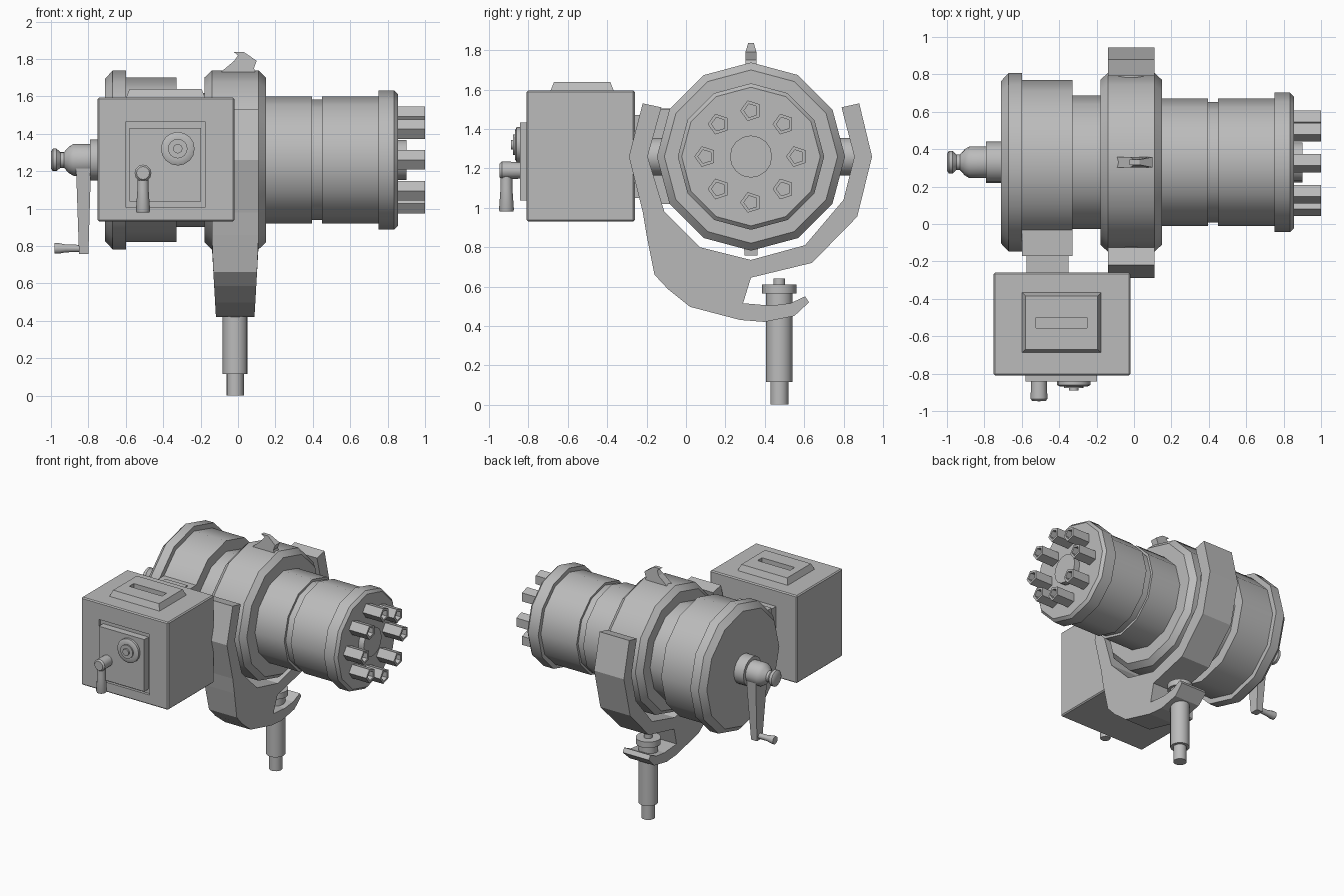
import bpy, bmesh, math
from mathutils import Vector

if "Cube" in bpy.data.objects:
    bpy.data.objects.remove(bpy.data.objects["Cube"])

grey = bpy.data.materials.new("plain_grey")
grey.diffuse_color = (0.5, 0.5, 0.5, 1)
grey.use_nodes = True
grey.node_tree.nodes["Principled BSDF"].inputs["Base Color"].default_value = grey.diffuse_color


def finish(name, bm, smooth=None):
    bmesh.ops.recalc_face_normals(bm, faces=bm.faces)
    me = bpy.data.meshes.new(name)
    bm.to_mesh(me)
    bm.free()
    me.materials.append(grey)
    ob = bpy.data.objects.new(name, me)
    bpy.context.collection.objects.link(ob)
    if smooth:
        bpy.ops.object.select_all(action='DESELECT')
        ob.select_set(True)
        bpy.context.view_layer.objects.active = ob
        bpy.ops.object.shade_smooth_by_angle(angle=math.radians(smooth))
    return ob


def lathe(name, axis, centre, profile, n=12, smooth=38, phase=0.0):
    """Revolve (position, radius) pairs around an axis; centre holds the other two coordinates."""
    bm = bmesh.new()
    rings = []
    for t, r in profile:
        ring = []
        for i in range(n):
            a = phase + 2 * math.pi * i / n
            u, v = centre[0] + r * math.cos(a), centre[1] + r * math.sin(a)
            co = {'x': (t, u, v), 'y': (u, t, v), 'z': (u, v, t)}[axis]
            ring.append(bm.verts.new(co))
        rings.append(ring)
    for a, b in zip(rings, rings[1:]):
        for i in range(n):
            j = (i + 1) % n
            bm.faces.new((a[i], a[j], b[j], b[i]))
    bm.faces.new(rings[0])
    bm.faces.new(rings[-1])
    return finish(name, bm, smooth)


def box(name, lo, hi, bevel=0.0, inset_top=0.0):
    bm = bmesh.new()
    bmesh.ops.create_cube(bm, size=1)
    lo, hi = Vector(lo), Vector(hi)
    mid, size = (lo + hi) / 2, hi - lo
    for v in bm.verts:
        s = v.co.copy()
        v.co = mid + Vector(s[k] * size[k] for k in range(3))
        if s.z > 0 and inset_top:
            v.co.x -= math.copysign(inset_top, s.x)
            v.co.y -= math.copysign(inset_top, s.y)
    if bevel:
        bmesh.ops.bevel(bm, geom=bm.edges[:], offset=bevel, segments=1, affect='EDGES')
    return finish(name, bm)


def cut(target, lo, hi):
    cutter = box("cutter", lo, hi)
    cutter.hide_render = True
    cutter.hide_viewport = True
    mod = target.modifiers.new("recess", 'BOOLEAN')
    mod.operation, mod.object, mod.solver = 'DIFFERENCE', cutter, 'EXACT'


def prism(name, pts, place, width):
    """Extrude a 2D outline; place(u, v, side, half_width) gives the 3D position."""
    bm = bmesh.new()
    sides = [[bm.verts.new(place(u, v, s, width(v))) for u, v in pts] for s in (-1, 1)]
    n = len(pts)
    for i in range(n):
        j = (i + 1) % n
        bm.faces.new((sides[0][i], sides[0][j], sides[1][j], sides[1][i]))
    for s in sides:
        bm.faces.new(s)
    return finish(name, bm)


AX = (0.33, 1.26)  # y, z of the main axis

# Main body, one stepped drum along x
lathe("body", 'x', AX, [
    (-.71, .435), (-.67, .478), (-.60, .478), (-.60, .44), (-.33, .44), (-.33, .358),
    (-.18, .358), (-.18, .44), (-.14, .478), (.11, .478), (.15, .44), (.15, .34),
    (.395, .34), (.395, .322), (.45, .322), (.45, .34), (.75, .34), (.75, .372),
    (.835, .372), (.855, .352)])
lathe("front_hub", 'x', AX, [(.84, .107), (.90, .107)], n=16)

# Ring of eight hollow barrels
for k in range(8):
    a = k * math.pi / 4
    c = (AX[0] + .233 * math.cos(a), AX[1] + .233 * math.sin(a))
    lathe("barrel", 'x', c, [(.84, .055), (1, .055), (1, .036), (.87, .036)],
          n=5, smooth=None, phase=math.pi)

# Rear crank
lathe("crank_hub", 'x', AX, [(-.70, .11), (-.79, .11), (-.79, .085), (-.88, .085), (-.905, .07),
                             (-.93, .042), (-.95, .042), (-.97, .06), (-.99, .06), (-1, .045)], n=16)
prism("crank_arm", [(-.866, 1.22), (-.786, 1.22), (-.80, .757), (-.85, .757)],
      lambda u, v, s, w: (u, AX[0] + s * w, v), lambda v: .07 if v > 1 else .032)
lathe("crank_grip", 'x', (AX[0], .787), [(-.84, .02), (-.92, .022), (-.96, .03), (-.98, .03)], n=10)

# Sight fin on the top of the centre ring
prism("sight", [(-.115, 1.71), (-.02, 1.79), (0, 1.82), (-.025, 1.838), (.03, 1.838),
                (.10, 1.79), (.085, 1.75), (.10, 1.71)],
      lambda u, v, s, w: (u, AX[0] + s * w, v), lambda v: .028 if v < 1.8 else .014)

# Yoke with the hook that holds the post
prism("yoke", [
    (-.22, 1.53), (-.29, 1.26), (-.22, .98), (-.20, .86), (-.16, .66), (-.09, .585), (.02, .497),
    (.275, .43), (.40, .42), (.55, .45), (.625, .52), (.605, .55), (.53, .515), (.43, .503),
    (.29, .515), (.33, .645), (.64, .72), (.87, .955), (.945, 1.26), (.88, 1.53), (.79, 1.51),
    (.855, 1.26), (.80, 1.04), (.605, .81), (.33, .735), (.07, .80), (-.11, .98),
    (-.195, 1.26), (-.125, 1.51)],
    lambda u, v, s, w: (-.015 + s * w, u, v),
    lambda v: .125 - .022 * min(1, max(0, (.8 - v) / .38)))
for s in (-1, 1):
    lathe("pivot", 'y', (-.015, AX[1]), [(AX[0] + s * .42, .095), (AX[0] + s * .55, .095)], n=16)

# Support post with collar
lathe("post", 'z', (-.015, .474), [
    (0, .046), (.115, .046), (.115, .067), (.565, .067), (.565, .087), (.61, .087),
    (.61, .03), (.64, .03)], n=16)

# Magazine box with recessed door frame
magazine = box("magazine_box", (-.75, -.81, .93), (-.02, -.26, 1.595), bevel=.008)
cut(magazine, (-.60, -.90, 1.005), (-.177, -.79, 1.465))
box("door", (-.58, -.842, 1.037), (-.198, -.78, 1.432))
lid = box("lid", (-.60, -.69, 1.59), (-.175, -.365, 1.64), inset_top=.02)
cut(lid, (-.525, -.555, 1.605), (-.25, -.50, 1.70))

# Feed chute joining the box to the drum
box("feed_chute", (-.60, -.17, 1.02), (-.33, 0, 1.50))
box("feed_neck", (-.575, -.28, 1.05), (-.35, -.16, 1.47))
box("feed_plate", (-.555, -.13, 1.495), (-.37, -.075, 1.505))

# Door dial and lever
lathe("dial", 'y', (-.322, 1.32), [(-.83, .09), (-.86, .09), (-.868, .075), (-.868, .052),
                                  (-.878, .052), (-.878, .025), (-.89, .025)], n=16)
lathe("lever_shaft", 'y', (-.508, 1.19), [(-.83, .042), (-.935, .045), (-.947, .035)], n=12)
lathe("lever_grip", 'z', (-.508, -.912), [(1.19, .03), (1.10, .03), (.99, .038), (.98, .034)], n=12)
